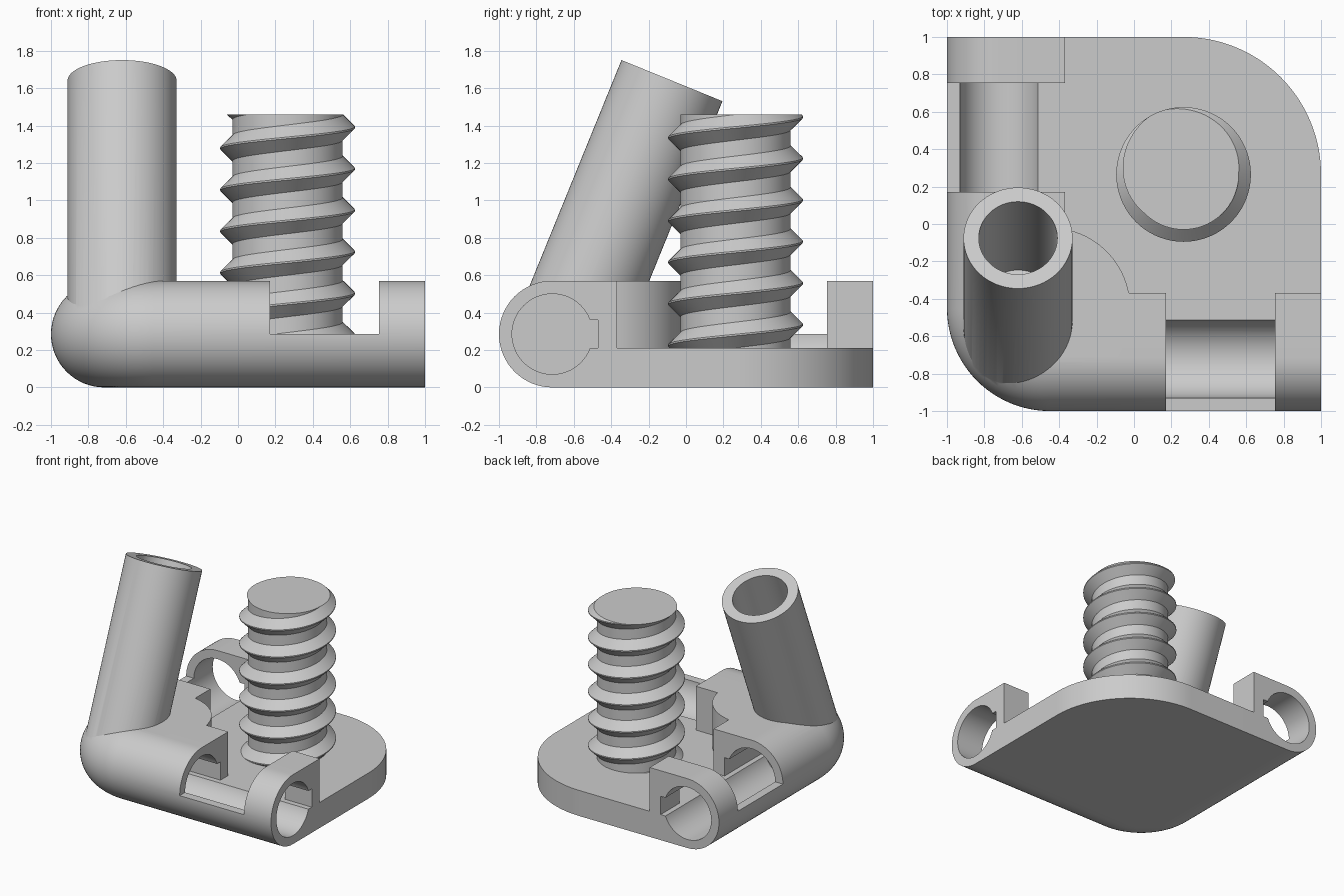
import bpy, bmesh
from math import sin, cos, pi, radians
from mathutils import Vector, Matrix

if "Cube" in bpy.data.objects:
    bpy.data.objects.remove(bpy.data.objects["Cube"])

# The single plastic colour
grey = bpy.data.materials.new("plain grey")
grey.use_nodes = True
GREY = (0.6, 0.6, 0.6, 1)
grey.diffuse_color = GREY
grey.node_tree.nodes["Principled BSDF"].inputs["Base Color"].default_value = GREY

R = 0.285        # outer radius of the rounded rim
AXIS = -0.715    # rim and bore centreline
BEND = -0.45     # centre of the rounded corner
BORE = 0.215
TOP = 2 * R
PLATE = 0.21
SCREW = 0.265    # screw centre, x and y

# Maps from profile (u, v) and depth w to model space
ALONG = {"z": lambda u, v, w: (u, v, w),
         "x": lambda u, v, w: (w, u, v),
         "y": lambda u, v, w: (u, w, v)}


def finish(name, bm):
    bmesh.ops.recalc_face_normals(bm, faces=bm.faces)
    mesh = bpy.data.meshes.new(name)
    bm.to_mesh(mesh)
    bm.free()
    mesh.materials.append(grey)
    ob = bpy.data.objects.new(name, mesh)
    bpy.context.scene.collection.objects.link(ob)
    return ob


def activate(ob):
    bpy.ops.object.select_all(action='DESELECT')
    ob.select_set(True)
    bpy.context.view_layer.objects.active = ob


def arc(cx, cy, r, a, b, n):
    steps = [radians(a + (b - a) * i / n) for i in range(n + 1)]
    return [(cx + r * cos(t), cy + r * sin(t)) for t in steps]


def prism(name, outline, lo, hi, axis="z"):
    bm = bmesh.new()
    ends = [[bm.verts.new(ALONG[axis](u, v, w)) for u, v in outline]
            for w in (lo, hi)]
    n = len(outline)
    for end in ends:
        bm.faces.new(end)
    for i in range(n):
        j = (i + 1) % n
        bm.faces.new((ends[0][i], ends[0][j], ends[1][j], ends[1][i]))
    return finish(name, bm)


def rod(name, r, start, end):
    start, end = Vector(start), Vector(end)
    bm = bmesh.new()
    turn = (end - start).to_track_quat('Z', 'Y').to_matrix().to_4x4()
    bmesh.ops.create_cone(bm, cap_ends=True, segments=64, radius1=r, radius2=r,
                          depth=(end - start).length,
                          matrix=Matrix.Translation((start + end) / 2) @ turn)
    return finish(name, bm)


def combine(ob, other, operation):
    mod = ob.modifiers.new(operation, 'BOOLEAN')
    mod.operation = operation
    mod.solver = 'EXACT'
    mod.object = other
    activate(ob)
    bpy.ops.object.modifier_apply(modifier=mod.name)
    bpy.data.objects.remove(other)


def swept_rim():
    """Half-round section swept along both edges and round the corner."""
    section = [(-R * sin(t), R + R * cos(t))
               for t in [pi * i / 32 for i in range(33)]]
    section += [(0.2, 0), (0.2, TOP)]
    path = [((1, AXIS), (0, 1))]
    for i in range(25):
        t = radians(270 - 90 * i / 24)
        r = BEND - AXIS
        path.append(((BEND + r * cos(t), BEND + r * sin(t)), (-cos(t), -sin(t))))
    path.append(((AXIS, 1), (1, 0)))
    bm = bmesh.new()
    rings = [[bm.verts.new((p[0] + d[0] * s, p[1] + d[1] * s, z))
              for s, z in section] for p, d in path]
    n = len(section)
    for a, b in zip(rings, rings[1:]):
        for i in range(n):
            j = (i + 1) % n
            bm.faces.new((a[i], a[j], b[j], b[i]))
    bm.faces.new(rings[0])
    bm.faces.new(rings[-1])
    return finish("base_body", bm)


# Rim, raised corner block and base plate
body = swept_rim()
inner = -0.37
raised = [(-0.6, -0.6), (1, -0.6), (1, inner)]
raised += arc(BEND, BEND, 0.43, 10.7, 79.3, 24)
raised += [(inner, 1), (-0.6, 1)]
raised[3] = (raised[3][0], inner)
raised[27] = (inner, raised[27][1])
combine(body, prism("raised_block", raised, 0, TOP), 'UNION')
plate = [(-0.6, -0.6), (1, -0.6)] + arc(SCREW, SCREW, 1 - SCREW, 0, 90, 40)
combine(body, prism("base_plate", plate + [(-0.6, 1)], 0, PLATE), 'UNION')

# Sloping tube
top = Vector((-0.62, -0.075, 1.64))
lean = Vector((0, 0.377, 0.926)).normalized()
combine(body, rod("sloping_tube", 0.2915, top - lean * 1.42, top), 'UNION')
combine(body, rod("tube_bore", 0.21, top - lean * 0.97, top + lean * 0.1),
        'DIFFERENCE')

# Open notch, bore and key slot on each of the two edges
notch = [(-1.1, R), (-0.7, R), (-0.7, PLATE), (-0.3, PLATE), (-0.3, 0.7), (-1.1, 0.7)]
slot = [(-0.6, PLATE), (-0.47, PLATE), (-0.47, 0.36), (-0.6, 0.36)]
hole = arc(AXIS, R, BORE, 0, 354.375, 63)
for axis in "xy":
    combine(body, prism("notch", notch, 0.17, 0.755, axis), 'DIFFERENCE')
    combine(body, prism("bore", hole, -0.3, 1.1, axis), 'DIFFERENCE')
    combine(body, prism("key_slot", slot, -0.3, 1.1, axis), 'DIFFERENCE')


def threaded_screw():
    """Right-handed V thread, trimmed flat at both ends."""
    pitch, n = 0.222, 72
    tooth = [(-0.31, 0.295), (-0.02, 0.36), (0.02, 0.36), (0.31, 0.295)]
    bm = bmesh.new()
    cols = []
    for i in range(n + 1):
        t = 2 * pi * i / n
        cols.append([bm.verts.new((SCREW + r * cos(t), SCREW + r * sin(t),
                                   0.058 + pitch * (k + o + i / n)))
                     for k in range(-2, 9) for o, r in tooth])
    for a, b in zip(cols, cols[1:]):
        for j in range(len(a) - 1):
            bm.faces.new((a[j], b[j], b[j + 1], a[j + 1]))
    bmesh.ops.remove_doubles(bm, verts=bm.verts, dist=0.0001)
    for z, up in ((1.46, 1), (0.1, -1)):
        bmesh.ops.bisect_plane(bm, geom=bm.verts[:] + bm.edges[:] + bm.faces[:],
                               plane_co=(0, 0, z), plane_no=(0, 0, up),
                               clear_outer=True)
    rim = [e for e in bm.edges if e.is_boundary]
    bmesh.ops.holes_fill(bm, edges=rim, sides=0)
    return finish("threaded_screw", bm)


screw = threaded_screw()
for ob in (body, screw):
    activate(ob)
    bpy.ops.object.shade_smooth_by_angle(angle=radians(25))
